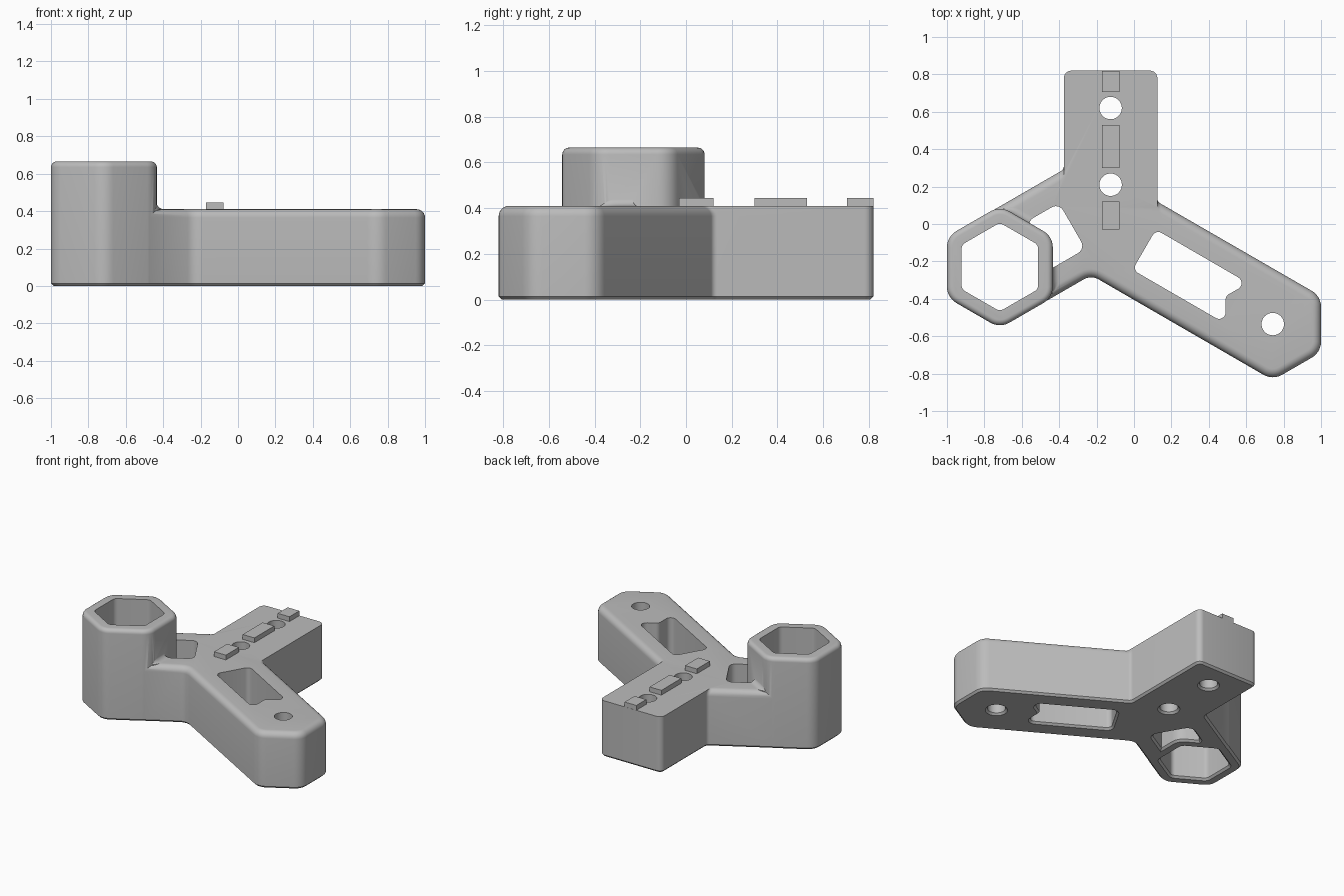
import bpy, bmesh
from math import sin, cos, pi, atan2, radians
from mathutils import Vector

if "Cube" in bpy.data.objects:
    bpy.data.objects.remove(bpy.data.objects["Cube"])

grey = bpy.data.materials.new("matte_grey")
grey.use_nodes = True
grey.diffuse_color = (0.5, 0.5, 0.5, 1)
grey.node_tree.nodes["Principled BSDF"].inputs["Base Color"].default_value = (0.5, 0.5, 0.5, 1)

BODY_H, TOWER_H, CHAMFER = 0.41, 0.665, 0.014
ARC = 6


def ring(pts, radii, insets):
    """Counter-clockwise polygon with each edge inset and each corner rounded."""
    n, out = len(pts), []
    pts = [Vector(p) for p in pts]

    def meet(i, extra):
        # Corner i after moving its two edges inward
        e0 = (pts[i] - pts[i - 1]).normalized()
        e1 = (pts[(i + 1) % n] - pts[i]).normalized()
        n0, n1 = Vector((-e0.y, e0.x)), Vector((-e1.y, e1.x))
        a, b = insets[i - 1] + extra, insets[i] + extra
        det = n0.x * n1.y - n0.y * n1.x
        off = Vector((a * n1.y - b * n0.y, n0.x * b - n1.x * a)) / det
        return pts[i] + off, e0, e1

    for i in range(n):
        _, e0, e1 = meet(i, 0)
        turn = atan2(e0.x * e1.y - e0.y * e1.x, e0.dot(e1))
        s = 1 if turn > 0 else -1
        r = max(radii[i] - s * (insets[i - 1] + insets[i]) / 2, 0.004)
        centre = meet(i, s * r)[0]
        start = atan2(e0.y, e0.x)
        for k in range(ARC + 1):
            h = start + turn * k / ARC
            out.append(centre - Vector((-sin(h), cos(h))) * s * r)
    return out


def loft(name, layers):
    """Closed solid through a stack of (ring, z) layers."""
    bm = bmesh.new()
    rows = [[bm.verts.new((p.x, p.y, z)) for p in pts] for pts, z in layers]
    m = len(rows[0])
    for a, b in zip(rows, rows[1:]):
        for i in range(m):
            j = (i + 1) % m
            bm.faces.new((a[i], a[j], b[j], b[i]))
    bm.faces.new(rows[0][::-1])
    bm.faces.new(rows[-1])
    me = bpy.data.meshes.new(name)
    bm.to_mesh(me)
    bm.free()
    me.materials.append(grey)
    ob = bpy.data.objects.new(name, me)
    bpy.context.collection.objects.link(ob)
    return ob


def block(name, pts, radii, height, fillet, filleted):
    """Upright block: chamfered foot, rounded top on the chosen edges."""
    n = len(pts)
    layers = [(ring(pts, radii, [CHAMFER] * n), 0), (ring(pts, radii, [0] * n), CHAMFER)]
    for k in range(7):
        a = k / 6 * pi / 2
        d = fillet * (1 - cos(a))
        layers.append((ring(pts, radii, [d * f for f in filleted]), height - fillet + fillet * sin(a)))
    return loft(name, layers)


def cutter(pts, radius):
    """Through opening that flares at the underside."""
    n = len(pts)
    return loft("opening_cutter", [(ring(pts, [radius] * n, [d] * n), z)
                for d, z in ((-2 * CHAMFER, -CHAMFER), (0, CHAMFER), (0, 1))])


def round_cutter(x, y, r):
    def circle(q):
        return [Vector((x + q * cos(t * pi / 20), y + q * sin(t * pi / 20))) for t in range(40)]
    return loft("hole_cutter", [(circle(r + 2 * CHAMFER), -CHAMFER), (circle(r), CHAMFER), (circle(r), 1)])


def combine(target, other, operation):
    mod = target.modifiers.new("combine", 'BOOLEAN')
    mod.operation, mod.solver, mod.object = operation, 'EXACT', other
    bpy.context.view_layer.objects.active = target
    bpy.ops.object.modifier_apply(modifier=mod.name)
    bpy.data.objects.remove(other)


def hexagon(apothem):
    r = apothem / cos(pi / 6)
    return [(-0.717 + r * cos(pi / 2 + k * pi / 3), -0.23 + r * sin(pi / 2 + k * pi / 3)) for k in range(6)]


# Three-armed body; the back arm keeps crisp top edges
outline = [(0.125, 0.82), (-0.375, 0.82), (-0.375, 0.292), (-0.998, -0.068), (-0.998, -0.392),
           (-0.717, -0.555), (-0.229, -0.273), (0.742, -0.835), (1, -0.686), (1, -0.386), (0.125, 0.119)]
corner_radii = [0.04, 0.04, 0.03, 0.1, 0.1, 0.1, 0.08, 0.1, 0.1, 0.1, 0.03]
body = block("bracket_body", outline, corner_radii, BODY_H, 0.045, [0, 0] + [1] * 8 + [0])

# Concave fillet where the socket tower rises from its arm
tower_hex = hexagon(0.283)
f = 0.04
flare = [(ring(tower_hex, [0.1] * 6, [0.02] * 4 + [-f] * 2), 0.3)]
for k in range(7):
    a = k / 6 * pi / 2
    d = -f * (1 - sin(a)) + 0.002
    flare.append((ring(tower_hex, [0.1] * 6, [0.02] * 4 + [d] * 2), BODY_H + f * (1 - cos(a))))
combine(body, loft("tower_fillet", flare), 'UNION')

# Pocket beside the tower, slot in the right-hand arm, round holes
combine(body, cutter([(-0.401, 0.112), (-0.56, 0.02), (-0.56, -0.307), (-0.26, -0.133)], 0.045), 'DIFFERENCE')
combine(body, cutter([(0.117, -0.03), (-0.008, -0.245), (0.49, -0.533), (0.49, -0.385), (0.61, -0.316)],
                     0.035), 'DIFFERENCE')
for x, y in ((-0.125, 0.62), (-0.125, 0.21), (0.742, -0.535)):
    combine(body, round_cutter(x, y, 0.06), 'DIFFERENCE')

# Hexagonal socket tower and its through bore
combine(body, block("socket_tower", tower_hex, [0.1] * 6, TOWER_H, 0.03, [1] * 6), 'UNION')
combine(body, cutter(hexagon(0.205), 0.04), 'DIFFERENCE')

# Raised keys along the back arm
keys = []
for label, y0, y1 in (("inner", -0.03, 0.12), ("middle", 0.3, 0.53), ("outer", 0.705, 0.819)):
    rect = [Vector(p) for p in ((-0.172, y0), (-0.077, y0), (-0.077, y1), (-0.172, y1))]
    keys.append(loft(label + "_key", [(rect, BODY_H - 0.01), (rect, 0.445)]))

# Smooth rounded surfaces, keep real edges sharp
bpy.ops.object.select_all(action='DESELECT')
body.select_set(True)
bpy.context.view_layer.objects.active = body
bpy.ops.object.shade_smooth_by_angle(angle=radians(30))
